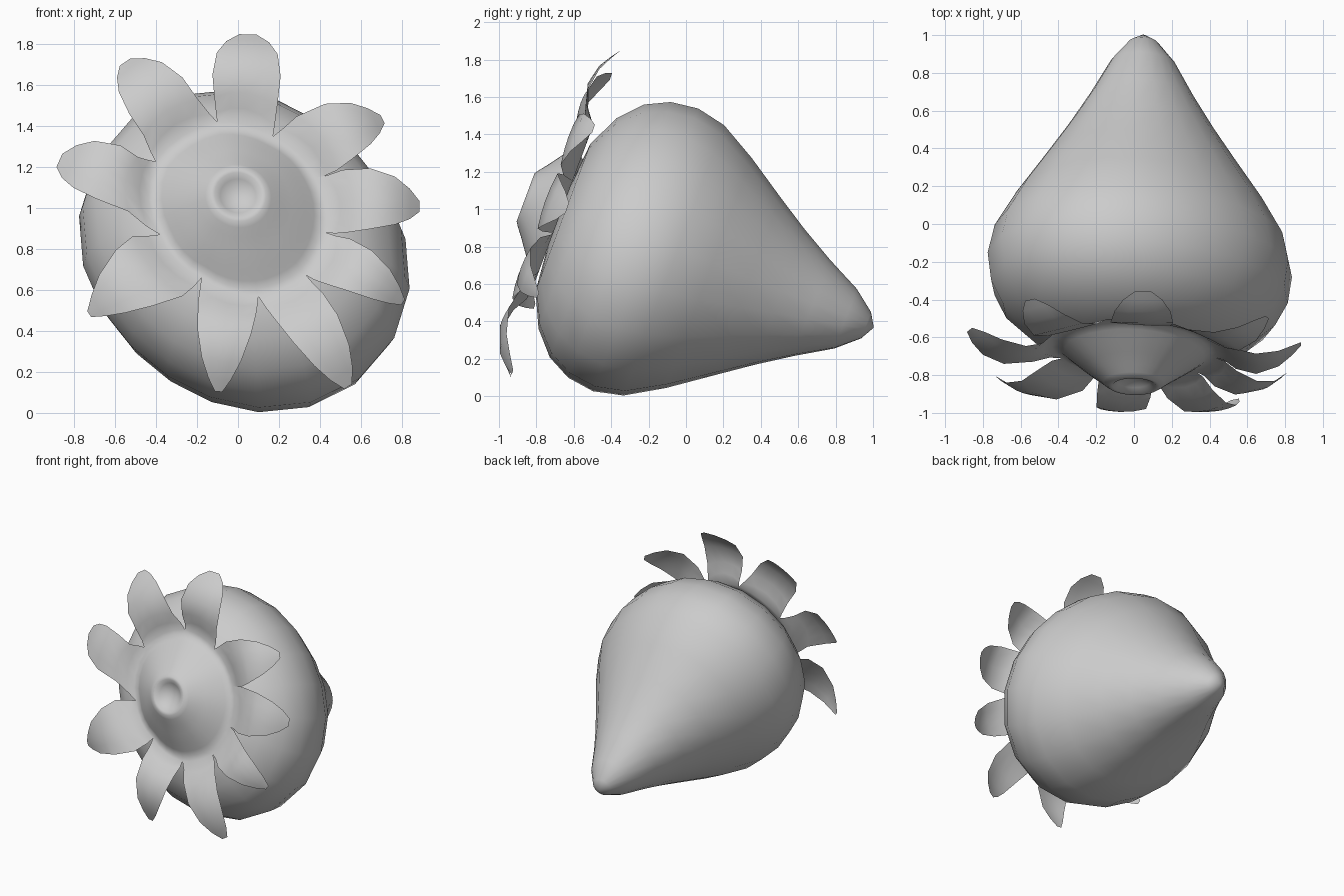
import bpy, bmesh
from math import sin, cos, pi, radians
from mathutils import Matrix, Vector

cube = bpy.data.objects.get("Cube")
if cube:
    bpy.data.objects.remove(cube)

grey = bpy.data.materials.new("plain_grey")
grey.use_nodes = True
grey.diffuse_color = (0.6, 0.6, 0.6, 1)
grey.node_tree.nodes["Principled BSDF"].inputs["Base Color"].default_value = grey.diffuse_color

# Fruit axis: local z runs from the tip at the back to the leafy front
FRAME = Matrix(((1, 0, 0, 0.035), (0, 0.349, -0.937, 0.99),
                (0, 0.937, 0.349, 0.352), (0, 0, 0, 1)))


def finish(bm, name, shift=0):
    bmesh.ops.recalc_face_normals(bm, faces=bm.faces)
    bm.transform(Matrix.Translation((shift, 0, 0)) @ FRAME)
    mesh = bpy.data.meshes.new(name)
    bm.to_mesh(mesh)
    bm.free()
    mesh.materials.append(grey)
    mesh.shade_smooth()
    obj = bpy.data.objects.new(name, mesh)
    bpy.context.collection.objects.link(obj)
    return obj


def bridge(bm, a, b, closed=True):
    n = len(a)
    for i in range(n if closed else n - 1):
        j = (i + 1) % n
        bm.faces.new((a[i], a[j], b[j], b[i]))


def fan(bm, ring, point):
    tip = bm.verts.new(point)
    for i in range(len(ring)):
        bm.faces.new((ring[i], ring[(i + 1) % len(ring)], tip))


def body_point(r, angle, s):
    # Slanted oval section, on a centre line that sags between tip and crown
    r *= 1 + 0.08 * cos(2 * (angle + radians(42)))
    return (0.985 * r * cos(angle) + 0.015 * (1 - s),
            r * sin(angle) + 0.018 - 0.036 * sin(pi * s / 2.4), s)


# Fruit body: (radius, distance from tip)
profile = [(0.075, 0.035), (0.17, 0.15), (0.275, 0.34), (0.385, 0.52), (0.505, 0.7),
           (0.655, 0.92), (0.77, 1.12), (0.805, 1.28), (0.785, 1.43),
           (0.72, 1.56), (0.6, 1.67), (0.42, 1.755), (0.2, 1.775)]
SEG = 20
bm = bmesh.new()
rings = [[bm.verts.new(body_point(r, 2 * pi * (k + 0.28) / SEG, s))
          for k in range(SEG)] for r, s in profile]
for a, b in zip(rings, rings[1:]):
    bridge(bm, a, b)
fan(bm, rings[0], body_point(0, 0, -0.008))
fan(bm, rings[-1], body_point(0, 0, 1.775))
finish(bm, "fruit_body")

# Leaf crown: notch angle, notch radius, tip angle, tip radius, fullness, width
leaves = [(102, 0.487, 87, 0.93, 1.0, 1.0), (67, 0.436, 35, 0.86, 0.25, 1.14),
          (26, 0.424, 3, 0.885, 0.45, 1.1), (-13, 0.441, -29, 0.92, 0.2, 1.1),
          (-44, 0.462, -58.6, 1.03, 0.4, 1.04), (-77, 0.441, -96, 0.91, 0.2, 1.0),
          (-118, 0.379, -145, 0.885, 0.02, 1.35), (-164, 0.396, -198, 0.915, 0.9, 0.69),
          (-214, 0.485, -235, 0.96, 0.55, 0.86)]
ACROSS = 4


def polar(angle, r, s=0):
    return Vector((r * cos(radians(angle)), r * sin(radians(angle)), s))


# Shared outline where the dome meets the leaves
outline = []
for i, (a, r, *_) in enumerate(leaves):
    b, q = leaves[(i + 1) % len(leaves)][:2]
    if b > a:
        b -= 360
    outline += [(a + (b - a) * k / ACROSS, r + (q - r) * k / ACROSS)
                for k in range(ACROSS)]

# Cone-like dome with a small dimple on top: (fraction of outline, height)
dome = [(1.0, 1.775), (0.92, 1.777), (0.85, 1.8), (0.75, 1.835), (0.6, 1.885),
        (0.46, 1.93), (0.37, 1.962), (0.31, 1.98), (0.26, 1.98), (0.2, 1.957),
        (0.1, 1.935)]
bm = bmesh.new()
rings = [[bm.verts.new(polar(a, r * f + (0.44 - r) * f * (1 - f), s)
                       + Vector((0, 0.028 * (1 - f), 0))) for a, r in outline]
         for f, s in dome]
for a, b in zip(rings, rings[1:]):
    bridge(bm, a, b)
fan(bm, rings[-1], (0, 0.028, 1.93))

# Curled leaves: (along, height, full width, pointed width)
rows = [(0.1, 1.807, 1.04, 0.99), (0.25, 1.85, 1.1, 0.96), (0.5, 1.875, 1.18, 0.83),
        (0.75, 1.84, 1.05, 0.56), (0.9, 1.79, 0.74, 0.3), (1.0, 1.75, 0.3, 0.08)]
for i, (_, _, tip_angle, tip_r, full, width) in enumerate(leaves):
    base = [rings[0][(i * ACROSS + k) % len(outline)] for k in range(ACROSS + 1)]
    start, end = base[0].co.copy(), base[-1].co.copy()
    middle = (start + end) / 2
    tip = polar(tip_angle, tip_r, middle.z)
    along = (tip - middle).normalized()
    side = Vector((along.y, -along.x, 0))
    half = (end - start).length / 2
    root_side = (end - start).normalized()
    previous = base
    for f, s, wide, narrow in rows:
        w = half * (narrow + (wide - narrow) * full)
        w *= 1 + (width - 1) * min(1, f * 4)
        direction = root_side.lerp(side, min(1, f * 2)).normalized()
        row = []
        for k in range(ACROSS + 1):
            t = 2 * k / ACROSS - 1
            p = middle.lerp(tip, f) + direction * (w * t)
            p += along * (0.05 * (1 - t * t) * (1 - f))
            p.z = s - 0.025 * t * t * (1 - f) + 0.035 * f * f * p.y
            row.append(bm.verts.new(p))
        bridge(bm, previous, row, closed=False)
        previous = row
finish(bm, "leaf_crown", -0.035)
